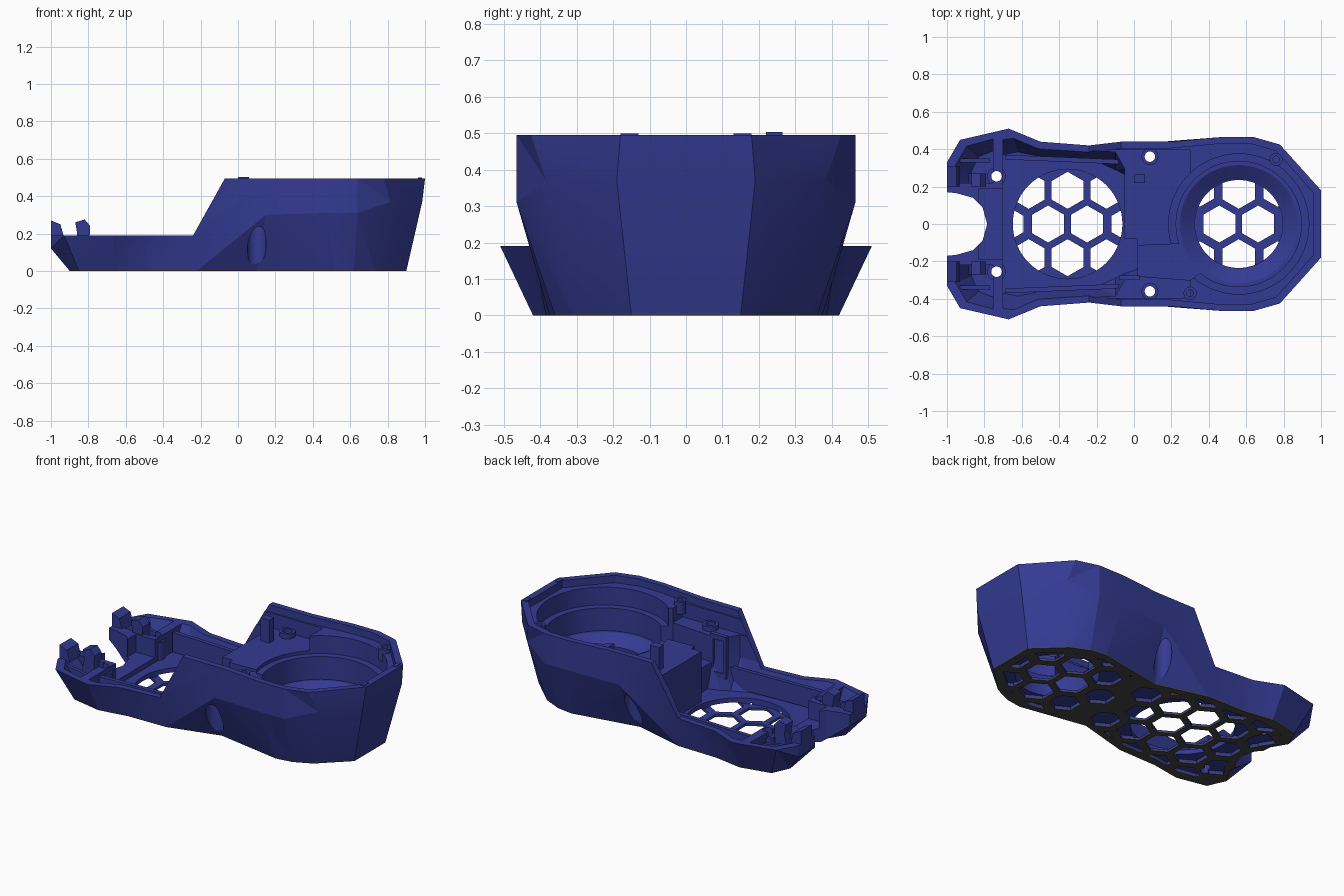
import bpy, bmesh, math

if "Cube" in bpy.data.objects:
    bpy.data.objects.remove(bpy.data.objects["Cube"])


def material(name, rgb):
    m = bpy.data.materials.new(name)
    m.use_nodes = True
    m.diffuse_color = (*rgb, 1)
    m.node_tree.nodes["Principled BSDF"].inputs["Base Color"].default_value = (*rgb, 1)
    return m


BLUE = material("deep blue", (0.034, 0.043, 0.29))
BLACK = material("charcoal", (0.062, 0.062, 0.06))
SKIN = .007  # height of the charcoal base layer
parts = []


def sym(half):
    """Close a half outline by mirroring it across y = 0."""
    return half + [(p[0], -p[1], *p[2:]) for p in reversed(half) if p[1]]


def at(poly, z):
    return [(p[0], p[1], z) for p in poly]


def make(name, bm):
    bmesh.ops.recalc_face_normals(bm, faces=bm.faces)
    me = bpy.data.meshes.new(name)
    bm.to_mesh(me)
    bm.free()
    ob = bpy.data.objects.new(name, me)
    bpy.context.collection.objects.link(ob)
    return ob


def add_loft(bm, rings):
    rows = [[bm.verts.new(p) for p in r] for r in rings]
    n = len(rows[0])
    for a, b in zip(rows, rows[1:]):
        for i in range(n):
            j = (i + 1) % n
            # fold each quad towards the waist
            if abs(a[i].co.x - 0.1) > abs(a[j].co.x - 0.1):
                tris = (a[i], a[j], b[j]), (a[i], b[j], b[i])
            else:
                tris = (a[i], a[j], b[i]), (a[j], b[j], b[i])
            for t in tris:
                bm.faces.new(t)
    bm.faces.new(rows[0][::-1])
    bm.faces.new(rows[-1])


def loft(name, rings):
    bm = bmesh.new()
    add_loft(bm, rings)
    return make(name, bm)


def prism(name, poly, z0, z1):
    return loft(name, [at(poly, z0), at(poly, z1)])


def box(name, x0, x1, y0, y1, z0, z1):
    return prism(name, [(x0, y0), (x1, y0), (x1, y1), (x0, y1)], z0, z1)


def circle(x, y, r, n=64, turn=0.0):
    return [(x + r * math.cos(turn + math.tau * k / n),
             y + r * math.sin(turn + math.tau * k / n)) for k in range(n)]


def side_profile(name, profile, y0, y1):
    return loft(name, [[(x, y, z) for x, z in profile] for y in (y0, y1)])


def boolean(ob, cutter, op="DIFFERENCE", keep=False):
    mod = ob.modifiers.new("cut", "BOOLEAN")
    mod.operation, mod.solver, mod.object = op, "EXACT", cutter
    bpy.context.view_layer.objects.active = ob
    bpy.ops.object.modifier_apply(modifier=mod.name)
    if not keep:
        bpy.data.objects.remove(cutter)


# Faceted outer body
bottom = [(-.84, .17), (-.90, .27), (-.85, .38), (-.66, .42), (-.48, .39), (-.22, .385),
          (.10, .30), (.52, .375), (.62, .36), (.73, .31), (.90, .15)]
middle = [(-1, .17, .12), (-1, .33, .12), (-.93, .45, .19), (-.67, .51, .19),
          (-.5, .44, .19), (-.24, .42, .19), (.15, .44, .30), (.47, .465, .31),
          (.64, .465, .31), (.815, .384, .37), (.985, .19, .37)]
top = [(-1, .17), (-1, .33), (-.93, .45), (-.67, .51), (-.5, .44), (-.2, .44),
       (.2, .44), (.47, .465), (.64, .465), (.78, .425), (1, .18)]
body = loft("main_shell", [at(sym(bottom), 0), sym(middle), at(sym(top), .495)])
parts.append(body)

# Lowered front with a sloping step
boolean(body, side_profile("step_cut", [(-1.2, .19), (-.24, .19), (-.07, .495),
                                        (-.04, .55), (-1.2, .55)], -.7, .7))

# Front notch between the horns
notch = sym([(-1.1, .18), (-.95, .165), (-.86, .14), (-.81, .09), (-.785, 0)])
boolean(body, prism("notch_cut", notch, -.1, .6))

# Front tray with sloping walls
tray_floor = sym([(-.70, .37), (-.62, .385), (-.5, .36), (-.2, .335), (-.1, .29),
                  (-.05, .265), (.02, .24)])
tray_top = sym([(-.70, .47), (-.65, .475), (-.5, .41), (-.2, .39), (-.1, .385),
                (-.05, .295), (.02, .29)])
boolean(body, loft("tray_cut", [at(tray_floor, .05), at(tray_top, .22), at(tray_top, .6)]))
boolean(body, box("saddle_cut", -.83, -.65, -.19, .19, .08, .4))

# Horn pockets
for s in (1, -1):
    low = [(-.86, .21 * s), (-.87, .28 * s), (-.83, .36 * s), (-.755, .39 * s), (-.755, .21 * s)]
    high = [(-.96, .22 * s), (-.96, .32 * s), (-.90, .42 * s), (-.755, .46 * s), (-.755, .22 * s)]
    boolean(body, loft("pocket_cut", [at(low, .06), at(high, .2)]))

# Rim ledge, middle shelf and side duct
rim = sym([(-.3, .40), (.2, .405), (.47, .43), (.62, .43), (.76, .39), (.96, .165)])
boolean(body, prism("rim_cut", rim, .45, .6))
boolean(body, box("shelf_cut", -.3, .3, -.395, .395, .36, .62))
boolean(body, prism("duct_cut", [(-.1, -.12), (-.1, -.27), (.3, -.30), (.45, -.2), (.4, -.1)], .2, .64))

# Round stepped well with a shallow dished floor and a straight throat
HX = .56
for radius, depth in ((.375, .34), (.335, .2)):
    boolean(body, prism("well_cut", circle(HX, 0, radius), depth, .66))
boolean(body, loft("dish_cut", [at(circle(HX, 0, .24), .15), at(circle(HX, 0, .33), .21)]))
boolean(body, prism("throat_cut", circle(HX, 0, .235), .015, .3))

# Round grille opening in the tray
TX = -.355
boolean(body, prism("grille_cut", circle(TX, 0, .293), .015, .12))

# Honeycomb cells, open in the round grilles and smaller outside, trimmed to the base
bm = bmesh.new()
PITCH = .208
for ox, lo, hi, reach in ((TX, -1, .08, .3), (HX, .2, 1, .24)):
    for row in range(-3, 4):
        for col in range(-5, 6):
            x = ox + (col + (0 if row % 2 else .5)) * PITCH
            y = row * PITCH * .866
            if lo < x < hi:
                radius = .099 if math.hypot(x - ox, y) < reach else .088
                cell = circle(x, y, radius, 6, math.pi / 6)
                add_loft(bm, [at(cell, -.05), at(cell, .022)])
cells = make("honeycomb_cut", bm)
inset = sym([(x * .94, y * .87) for x, y in bottom])
boolean(cells, prism("trim", inset, -.1, .1), "INTERSECT")
boolean(cells, prism("notch_trim", [(x + .04, y * 1.25) for x, y in notch], -.2, .2))
boolean(body, cells)

# Screw recesses in the side facets
for s in (1, -1):
    boolean(body, prism("recess_cut", circle(.1, .37 * s, .05, 32), -.1, .3))

# Split off the base layer so it can take its own colour
bm = bmesh.new()
bm.from_mesh(body.data)
bmesh.ops.bisect_plane(bm, geom=bm.verts[:] + bm.edges[:] + bm.faces[:],
                       plane_co=(0, 0, SKIN), plane_no=(0, 0, 1))
bm.to_mesh(body.data)
bm.free()


def keep(ob):
    parts.append(ob)
    return ob


for s, side in ((1, "left"), (-1, "right")):
    def span(a, b):
        return sorted((a * s, b * s))

    # Screw bosses
    keep(prism("front_boss_" + side, circle(-.735, .255 * s, .05, 32), .04, .16))
    keep(prism("middle_boss_" + side, circle(.085, .36 * s, .045, 32), .34, .39))

    # Tray rails
    keep(prism("tray_rail_" + side, [(-.69, .345 * s), (-.08, .32 * s), (-.08, .345 * s),
                                     (-.69, .37 * s)], .06, .18))

    # Horn clips
    keep(side_profile("horn_clip_" + side, [(-.89, .07), (-.80, .07), (-.79, .24),
                                            (-.82, .275), (-.87, .26), (-.86, .2)], *span(.2, .27)))
    keep(side_profile("horn_tip_" + side, [(-1, .18), (-.93, .18), (-.95, .25), (-1, .27)],
                      *span(.2, .31)))
    keep(side_profile("horn_rib_" + side, [(-.93, .09), (-.77, .09), (-.77, .15), (-.93, .18)],
                      *span(.33, .35)))

    # Rim tabs
    keep(box("rim_tab_" + side, .962, .985, *span(.13, .18), .48, .499))

# Middle divider, duct frame and small posts
keep(box("duct_divider", -.05, .03, -.08, .3, .04, .36))
keep(box("divider_tab", .0, .06, .22, .265, .33, .503))
frame = keep(box("duct_frame", -.08, .03, -.30, -.275, .12, .38))
boolean(frame, box("frame_cut", -.06, .01, -.5, -.2, .15, .35))
for x, y in ((.76, .345), (.30, -.37)):
    post = keep(prism("post", circle(x, y, .035, 24), .4, .475))
    boolean(post, prism("socket_cut", circle(x, y, .018, 24), .44, .6))

# Screw holes through everything they meet
for x, y in ((-.735, .255), (.085, .36)):
    for s in (1, -1):
        drill = prism("drill", circle(x, y * s, .028, 32), -.2, .7)
        for ob in parts:
            if ob is body or "boss" in ob.name:
                boolean(ob, drill, keep=True)
        bpy.data.objects.remove(drill)

# Colours and shading
for ob in parts:
    ob.data.materials.clear()
    ob.data.materials.append(BLUE)
    ob.data.materials.append(BLACK)
    for f in ob.data.polygons:
        f.material_index = int(f.center.z < SKIN)
    bpy.ops.object.select_all(action="DESELECT")
    ob.select_set(True)
    bpy.context.view_layer.objects.active = ob
    bpy.ops.object.shade_smooth_by_angle(angle=math.radians(16))
